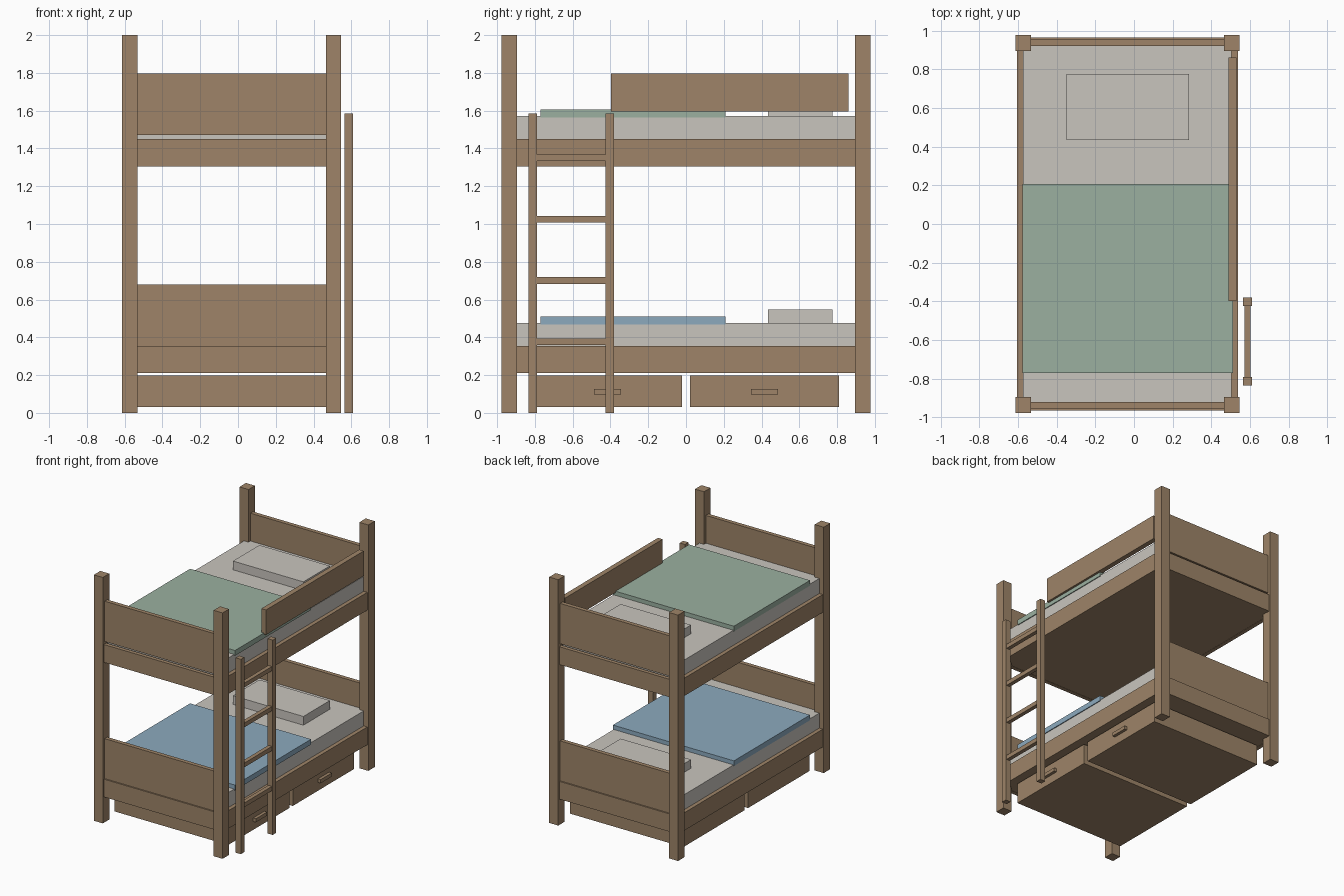
import bpy
import bmesh

if "Cube" in bpy.data.objects:
    bpy.data.objects.remove(bpy.data.objects["Cube"])


def material(name, rgb):
    m = bpy.data.materials.new(name)
    m.diffuse_color = (*rgb, 1.0)
    m.use_nodes = True
    m.node_tree.nodes["Principled BSDF"].inputs["Base Color"].default_value = m.diffuse_color
    return m


WOOD = material("warm wood", (0.342, 0.231, 0.138))
LINEN = material("pale linen", (0.584, 0.558, 0.515))
GREEN = material("sage green", (0.328, 0.434, 0.352))
BLUE = material("dusty blue", (0.262, 0.402, 0.515))


def box(name, x, y, z, mat):
    """Box spanning the (min, max) ranges on each axis."""
    bm = bmesh.new()
    bmesh.ops.create_cube(bm, size=1.0)
    for v in bm.verts:
        v.co = [r[0] + (c + 0.5) * (r[1] - r[0]) for r, c in zip((x, y, z), v.co)]
    mesh = bpy.data.meshes.new(name)
    bm.to_mesh(mesh)
    bm.free()
    mesh.materials.append(mat)
    ob = bpy.data.objects.new(name, mesh)
    bpy.context.collection.objects.link(ob)
    return ob


def mirrored(a, b, side):
    return (a, b) if side > 0 else (-b, -a)


# Corner posts
POST_X = ((-0.613, -0.532), (0.465, 0.546))
for side in (-1, 1):
    for px in POST_X:
        box("post", px, mirrored(0.895, 0.978, side), (0, 2), WOOD)

# Two bunks: rails, end boards, base, mattress, pillow, blanket
for label, z, panel, cover in (("lower", 0.21, (0.355, 0.68), BLUE),
                               ("upper", 1.305, (1.47, 1.798), GREEN)):
    rail_z = (z, z + 0.145)
    for rx in ((-0.605, -0.573), (0.505, 0.537)):
        box(label + "_side_rail", rx, (-0.897, 0.897), rail_z, WOOD)
    for side in (-1, 1):
        box(label + "_end_rail", (-0.535, 0.468), mirrored(0.933, 0.965, side), rail_z, WOOD)
        box(label + "_end_board", (-0.535, 0.468), mirrored(0.92, 0.954, side), panel, WOOD)
    box(label + "_base", (-0.574, 0.506), (-0.934, 0.934), (z + 0.002, z + 0.03), WOOD)
    box(label + "_mattress", (-0.573, 0.505), (-0.92, 0.92), (z + 0.03, z + 0.267), LINEN)
    box(label + "_pillow", (-0.35, 0.284), (0.435, 0.775), (z + 0.26, z + 0.338), LINEN)
    box(label + "_blanket", (-0.577, 0.512), (-0.77, 0.208), (z + 0.258, z + 0.301), cover)

# Guard rail on the upper bunk
box("guard_rail", (0.488, 0.53), (-0.397, 0.86), (1.595, 1.798), WOOD)

# Ladder
for ly in ((-0.835, -0.79), (-0.425, -0.38)):
    box("ladder_upright", (0.563, 0.61), ly, (0, 1.585), WOOD)
for i in range(4):
    c = 0.376 + i * 0.325
    box("ladder_rung", (0.57, 0.603), (-0.80, -0.415), (c - 0.0175, c + 0.0175), WOOD)

# Storage drawers with pull handles
for side in (-1, 1):
    box("drawer", (-0.543, 0.478), mirrored(0.022, 0.81, side), (0.03, 0.198), WOOD)
    box("drawer_handle", (0.47, 0.503), mirrored(0.345, 0.488, side), (0.098, 0.127), WOOD)
